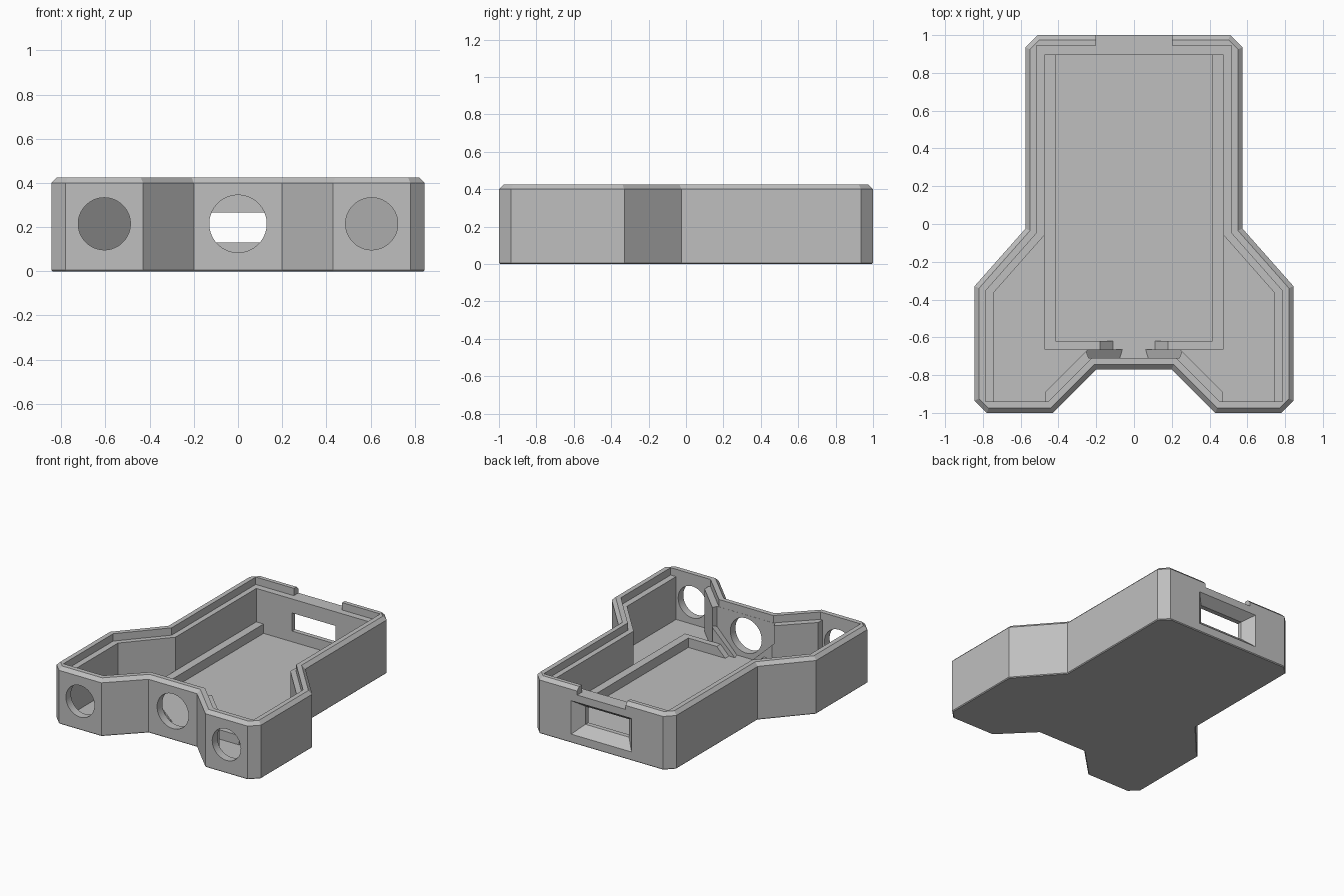
import bpy
import bmesh
import math
from mathutils import Vector

if "Cube" in bpy.data.objects:
    bpy.data.objects.remove(bpy.data.objects["Cube"], do_unlink=True)

grey = bpy.data.materials.new("plain grey")
grey.use_nodes = True
COLOUR = (0.52, 0.52, 0.52, 1)
grey.diffuse_color = COLOUR
grey.node_tree.nodes["Principled BSDF"].inputs["Base Color"].default_value = COLOUR

FLOOR, LEDGE, TOP = 0.05, 0.37, 0.425
RAIL = 0.12


def loft(name, loops):
    """Closed solid through matching loops of 3D points."""
    bm = bmesh.new()
    rings = [[bm.verts.new(p) for p in loop] for loop in loops]
    n = len(rings[0])
    for a, b in zip(rings, rings[1:]):
        for i in range(n):
            j = (i + 1) % n
            bm.faces.new((a[i], a[j], b[j], b[i]))
    bm.faces.new(rings[0])
    bm.faces.new(rings[-1])
    bmesh.ops.recalc_face_normals(bm, faces=bm.faces)
    mesh = bpy.data.meshes.new(name)
    bm.to_mesh(mesh)
    bm.free()
    mesh.materials.append(grey)
    obj = bpy.data.objects.new(name, mesh)
    bpy.context.collection.objects.link(obj)
    return obj


def mirrored(half):
    return half + [(-x, y) for x, y in reversed(half)]


def inset(points, d):
    """Offset a clockwise outline inwards with mitred corners."""
    out = []
    for i, p in enumerate(points):
        p = Vector(p)
        a = (p - Vector(points[i - 1])).normalized()
        b = (Vector(points[(i + 1) % len(points)]) - p).normalized()
        m, n = Vector((a.y, -a.x)), Vector((b.y, -b.x))
        out.append(tuple(p + (m + n) * d / (1 + m.dot(n))))
    return out


def at_z(points, z):
    return [(x, y, z) for x, y in points]


def at_y(points, y):
    return [(x, y, z) for x, z in points]


def rect(w, z0, z1):
    return [(-w, z0), (w, z0), (w, z1), (-w, z1)]


def circle(cx, r):
    steps = [2 * math.pi * i / 64 for i in range(64)]
    return [(cx + r * math.cos(t), 0.215 + r * math.sin(t)) for t in steps]


def cut(target, cutter):
    cutter.hide_render = True
    mod = target.modifiers.new("cut", 'BOOLEAN')
    mod.operation, mod.solver, mod.object = 'DIFFERENCE', 'EXACT', cutter
    bpy.context.view_layer.objects.active = target
    bpy.ops.object.modifier_apply(modifier=mod.name)
    bpy.data.objects.remove(cutter, do_unlink=True)


# Outer shell with chamfered rim
outline = mirrored([(0.51, 1), (0.575, 0.935), (0.575, -0.025), (0.845, -0.33),
                    (0.845, -0.935), (0.78, -1), (0.43, -1), (0.2, -0.77)])
case = loft("case_body", [at_z(inset(outline, d), z) for d, z in
                          ((0.006, 0), (0, 0.006), (0, 0.4), (0.025, TOP))])

# Main cavity
cavity = mirrored([(0.475, 0.895), (0.475, -0.06), (0.74, -0.36), (0.74, -0.94),
                   (0.47, -0.94), (0.47, -0.89), (0.245, -0.665)])
cut(case, loft("cavity_cutter", [at_z(cavity, FLOOR), at_z(cavity, 0.6)]))

# Lid ledge around the rim
ledge = mirrored([(0.515, 0.945), (0.515, -0.048), (0.785, -0.353), (0.785, -0.94),
                  (0.455, -0.94), (0.225, -0.71)])
cut(case, loft("ledge_cutter", [at_z(ledge, LEDGE), at_z(ledge, 0.6)]))

# Notch in the back rim
notch = rect(0.2, LEDGE, 0.6)
cut(case, loft("notch_cutter", [at_y(notch, 0.92), at_y(notch, 1.1)]))


# Flared relief behind the centre hole
def relief(x0, x1, z1):
    return mirrored([(x0, FLOOR), (x1, z1), (x1, 0.6)])


cut(case, loft("relief_cutter", [at_y(relief(0.075, 0.24, 0.22), -0.709),
                                 at_y(relief(0.06, 0.26, 0.24), -0.66)]))

# Three round front holes
for cx, r, y0, y1 in ((-0.605, 0.118, -1.1, -0.9), (0.605, 0.118, -1.1, -0.9),
                      (0, 0.13, -0.9, -0.68)):
    cut(case, loft("hole_cutter", [at_y(circle(cx, r), y0), at_y(circle(cx, r), y1)]))

# Back window with a sloping surround
inner, outer = rect(0.18, 0.13, 0.265), rect(0.25, 0.065, 0.315)
cut(case, loft("window_cutter", [at_y(inner, 0.85), at_y(inner, 0.93),
                                 at_y(outer, 1), at_y(outer, 1.1)]))

# Low rails on the floor
base = FLOOR - 0.01
for side, name in ((1, "left"), (-1, "right")):
    bar = [(side * x, z) for x, z in
           ((0.415, base), (0.475, base), (0.475, RAIL), (0.415, RAIL))]
    loft(name + "_side_rail", [at_y(bar, -0.665), at_y(bar, 0.895)])
    bar = [(side * x, z) for x, z in
           ((0.11, base), (0.415, base), (0.415, RAIL), (0.18, RAIL), (0.11, FLOOR))]
    loft(name + "_front_rail", [at_y(bar, -0.665), at_y(bar, -0.62)])
